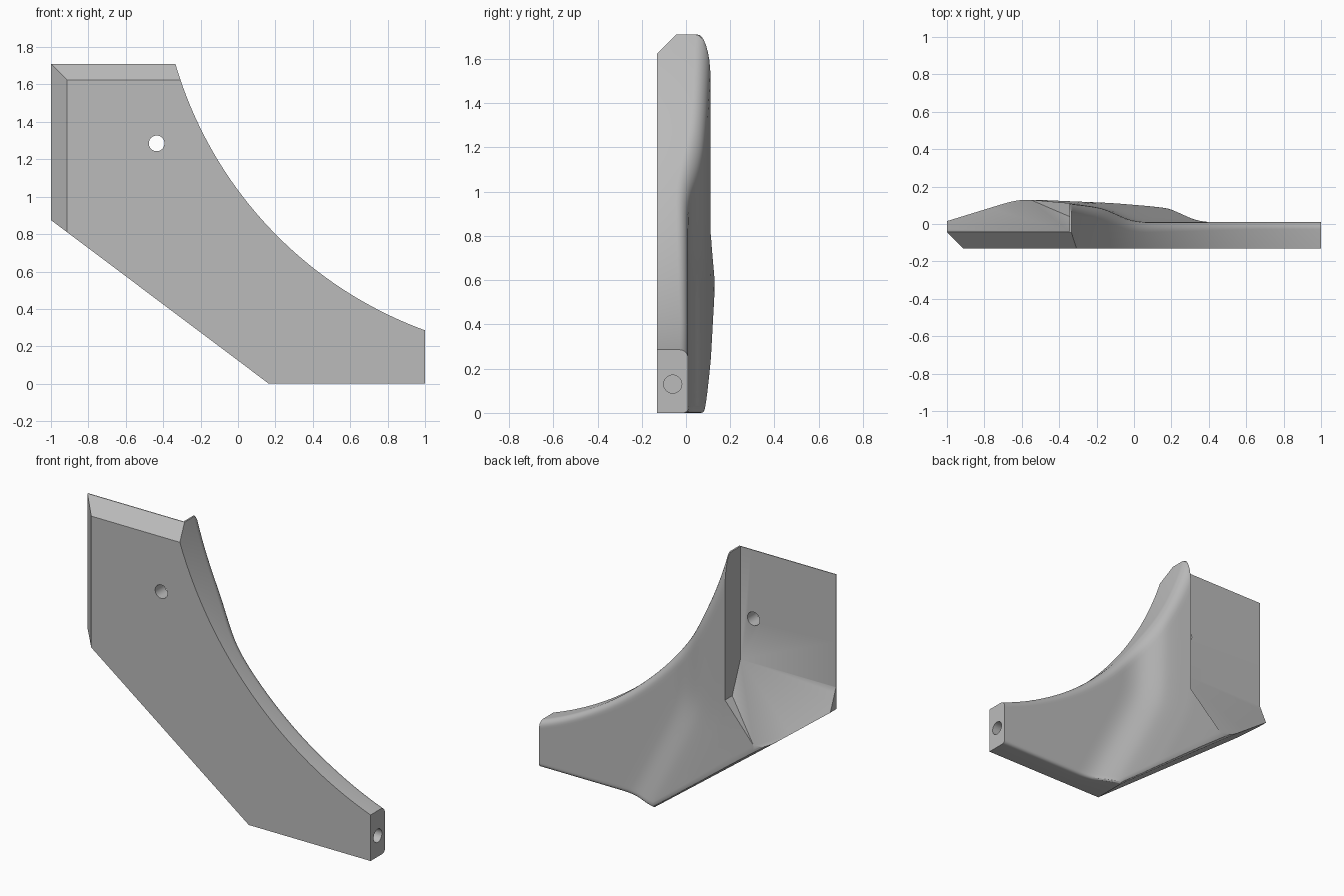
import bpy, bmesh, math
from mathutils import Vector

cube = bpy.data.objects.get("Cube")
if cube:
    bpy.data.objects.remove(cube, do_unlink=True)

FRONT = -0.13
CX, CZ, R = 1.7415, 2.3175, 2.163          # circle of the concave inner edge

grey = bpy.data.materials.new("plain_grey")
grey.use_nodes = True
grey.diffuse_color = (0.5, 0.5, 0.5, 1)
grey.node_tree.nodes["Principled BSDF"].inputs["Base Color"].default_value = (0.5, 0.5, 0.5, 1)


def lerp(a, b, t):
    return a + (b - a) * t


def interp(table, x):
    if x <= table[0][0]:
        return table[0][1]
    for (x0, y0), (x1, y1) in zip(table, table[1:]):
        if x <= x1:
            return lerp(y0, y1, (x - x0) / (x1 - x0))
    return table[-1][1]


def make_object(name, bm):
    bmesh.ops.recalc_face_normals(bm, faces=bm.faces[:])
    mesh = bpy.data.meshes.new(name)
    bm.to_mesh(mesh)
    bm.free()
    mesh.materials.append(grey)
    obj = bpy.data.objects.new(name, mesh)
    bpy.context.collection.objects.link(obj)
    return obj


# Rear swell: thick at the upper left, dropping through a soft step to the thin arm
SWELL = [(-0.60, 0.129), (-0.36, 0.112), (-0.24, 0.096), (-0.18, 0.085), (-0.15, 0.075),
         (-0.12, 0.062), (-0.06, 0.034), (-0.03, 0.023), (0.0, 0.016), (0.03, 0.012), (0.06, 0.01)]


def swell(x, z):
    bend = 0.7 - z
    lean = 0.52 * (bend + math.sqrt(bend * bend + 0.01)) / 2   # step line leans below z 0.7
    u = x - lean
    return sum(interp(SWELL, u + k * 0.012) for k in range(-2, 3)) / 5


def fillet(d, r):
    d = max(0.0, min(d, r))
    return r - math.sqrt(max(0.0, r * r - (r - d) ** 2))


def rear(x, z):
    d_in = math.hypot(x - CX, z - CZ) - R
    d_low = min(z, ((x - 0.165) * 0.875 + z * 1.165) / math.hypot(0.875, 1.165))
    r_in = lerp(0.065, 0.038, min(1, max(0, (x + 0.33) / 1.0)))
    return swell(x, z) - fillet(d_in, r_in) - fillet(d_low, 0.022)


# Stations: pairs of points on the inner (top and arc) and the outer (lower) edge
stations = []
for i in range(8):
    t = i / 8
    stations.append(((lerp(-1, -0.335, t), 1.71), (lerp(-1, -0.4, t), lerp(0.875, 0.4244, t))))
a0 = math.atan2(1.71 - CZ, -0.335 - CX)
a1 = math.atan2(0.285 - CZ, 1.0 - CX)
N = 80
for i in range(N + 1):
    t = i / N
    a = lerp(a0, a1, t)
    inner = (CX + R * math.cos(a), CZ + R * math.sin(a))
    if t < 0.5:
        outer = (lerp(-0.4, 0.165, t * 2), lerp(0.4244, 0, t * 2))
    else:
        outer = (lerp(0.165, 1, t * 2 - 1), 0.0)
    stations.append((inner, outer))

# Body: swelling rear surface, side walls and flat front
ROWS = 30
bm = bmesh.new()
grid = []
for inner, outer in stations:
    col = []
    for k in range(ROWS + 1):
        v = (1 - math.cos(math.pi * k / ROWS)) / 2
        x, z = lerp(inner[0], outer[0], v), lerp(inner[1], outer[1], v)
        col.append(bm.verts.new((x, rear(x, z), z)))
    grid.append(col)
for c0, c1 in zip(grid, grid[1:]):
    for k in range(ROWS):
        bm.faces.new((c0[k], c1[k], c1[k + 1], c0[k + 1]))
rim = [c[0] for c in grid] + grid[-1][1:-1] + [c[-1] for c in reversed(grid)] + grid[0][-2:0:-1]
front = [bm.verts.new((v.co.x, FRONT, v.co.z)) for v in rim]
for i in range(len(rim)):
    j = (i + 1) % len(rim)
    bm.faces.new((rim[i], rim[j], front[j], front[i]))
bm.faces.new(front)
bmesh.ops.recalc_face_normals(bm, faces=bm.faces[:])

# Chamfers along the top and left edges of the front
for co, no in (((0, FRONT, 1.625), (0, -1, 1)), ((-0.915, FRONT, 0), (-1, -1, 0))):
    cut = bmesh.ops.bisect_plane(bm, geom=bm.verts[:] + bm.edges[:] + bm.faces[:], dist=1e-5,
                                 plane_co=co, plane_no=Vector(no).normalized(), clear_outer=True)
    edges = [e for e in cut["geom_cut"] if isinstance(e, bmesh.types.BMEdge)]
    bmesh.ops.holes_fill(bm, edges=edges, sides=0)
body = make_object("bracket_body", bm)

# Pocket cutter: flat floor, ramp below it, upright and slanted side wall
bm = bmesh.new()
outline = [(-1.2, 2), (-1.2, 1.01), (-1.2, 0.39), (-0.75, 0.39),
           (-0.345, 0.815), (-0.345, 1.01), (-0.345, 2)]
low = [bm.verts.new((x, -0.04 + 0.41 * max(0, 1.01 - z), z)) for x, z in outline]
high = [bm.verts.new((x, 0.5, z)) for x, z in outline]
bm.faces.new([low[i] for i in (0, 1, 5, 6)])
bm.faces.new(low[1:6])
bm.faces.new(high)
for i in range(7):
    j = (i + 1) % 7
    bm.faces.new((low[i], low[j], high[j], high[i]))
cutters = [make_object("pocket_cutter", bm)]


# Round hole cutters
def hole(name, centre, rotation, radius, depth):
    bm = bmesh.new()
    bmesh.ops.create_cone(bm, cap_ends=True, segments=32, radius1=radius, radius2=radius, depth=depth)
    obj = make_object(name, bm)
    obj.location, obj.rotation_euler = centre, rotation
    cutters.append(obj)


hole("plate_hole_cutter", (-0.435, 0, 1.285), (math.pi / 2, 0, 0), 0.042, 1.0)
hole("end_hole_cutter", (1.0, -0.06, 0.13), (0, math.pi / 2, 0), 0.041, 0.6)

bpy.context.view_layer.update()
bpy.ops.object.select_all(action='DESELECT')
bpy.context.view_layer.objects.active = body
body.select_set(True)
for cutter in cutters:
    cutter.hide_render = True
    mod = body.modifiers.new(cutter.name, 'BOOLEAN')
    mod.operation, mod.solver, mod.object = 'DIFFERENCE', 'EXACT', cutter
    bpy.ops.object.modifier_apply(modifier=mod.name)
    bpy.data.objects.remove(cutter, do_unlink=True)

bpy.ops.object.shade_smooth_by_angle(angle=math.radians(30))
